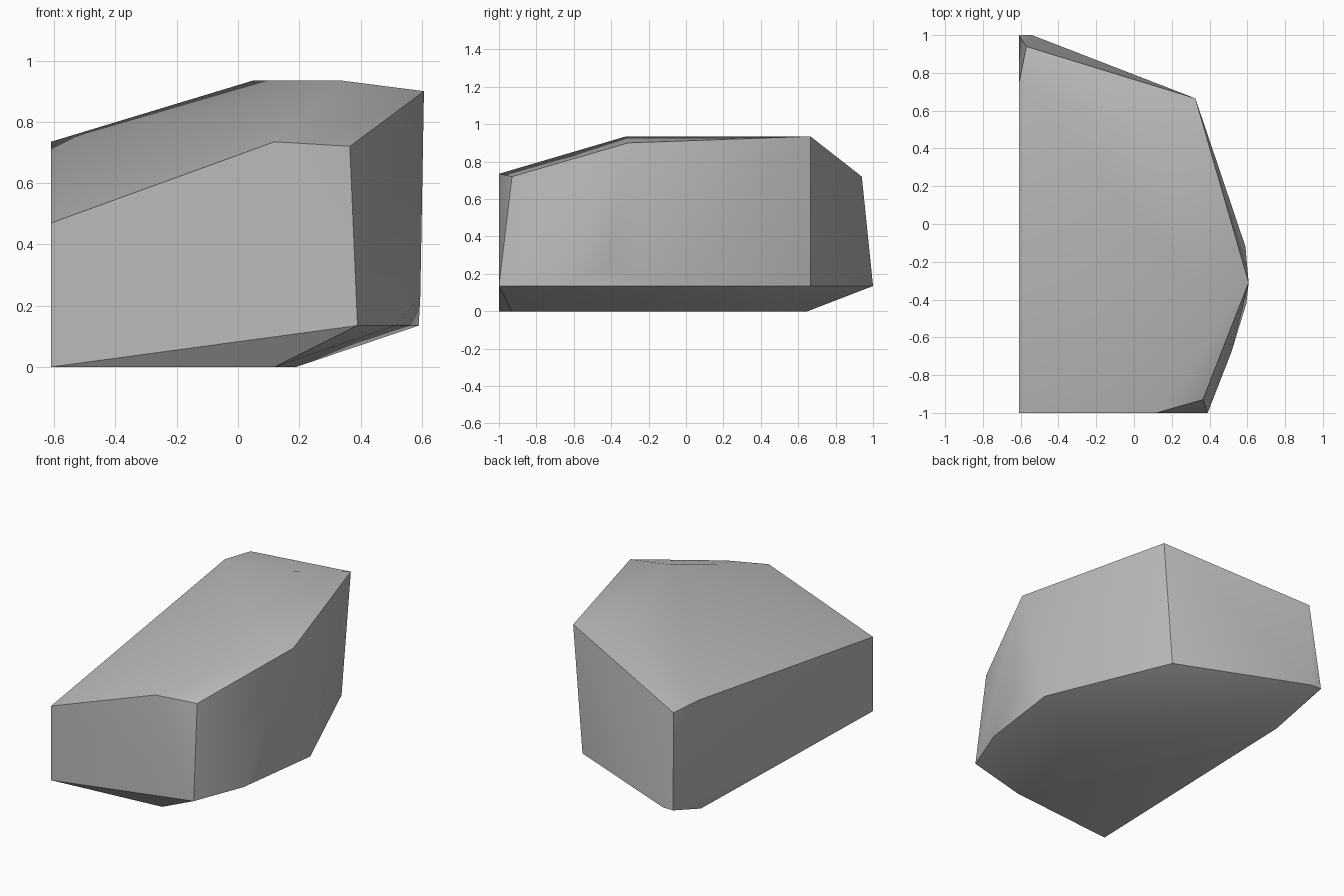
import bpy, bmesh, math

cube = bpy.data.objects.get("Cube")
if cube:
    bpy.data.objects.remove(cube, do_unlink=True)

# One grey stone material
stone = bpy.data.materials.new("grey_stone")
stone.use_nodes = True
grey = (0.5, 0.5, 0.5, 1)
stone.diffuse_color = grey
stone.node_tree.nodes["Principled BSDF"].inputs["Base Color"].default_value = grey

# Corner points of the chipped block, layer by layer
base = [(-.61, -1, 0), (.12, -.93, 0), (.19, -.4, 0), (0, .45, 0), (-.56, .65, 0)]
lower_rim = [(.39, -1, .135), (.515, -.68, .135), (.59, -.12, .135),
             (.26, .665, .135), (-.54, 1, .135), (-.61, 1, .135)]
bulge = [(.595, -.42, .23)]
upper_rim = [(-.61, -1, .47), (.12, -1, .735), (.365, -.93, .72), (.607, -.31, .9),
             (-.57, .94, .72), (-.61, .74, .735)]
crown = [(.335, -.32, .935), (.325, .665, .935), (.05, .48, .935)]

# Wrap the corners in a convex skin
bm = bmesh.new()
for point in base + lower_rim + bulge + upper_rim + crown:
    bm.verts.new(point)
bmesh.ops.convex_hull(bm, input=bm.verts[:])
bmesh.ops.delete(bm, geom=[v for v in bm.verts if not v.link_faces], context='VERTS')
bmesh.ops.recalc_face_normals(bm, faces=bm.faces[:])
mesh = bpy.data.meshes.new("rock")
bm.to_mesh(mesh)
bm.free()
mesh.materials.append(stone)

rock = bpy.data.objects.new("rock", mesh)
bpy.context.collection.objects.link(rock)

# Soft facets with crisp main edges
bpy.ops.object.select_all(action='DESELECT')
rock.select_set(True)
bpy.context.view_layer.objects.active = rock
bpy.ops.object.shade_smooth_by_angle(angle=math.radians(30))
